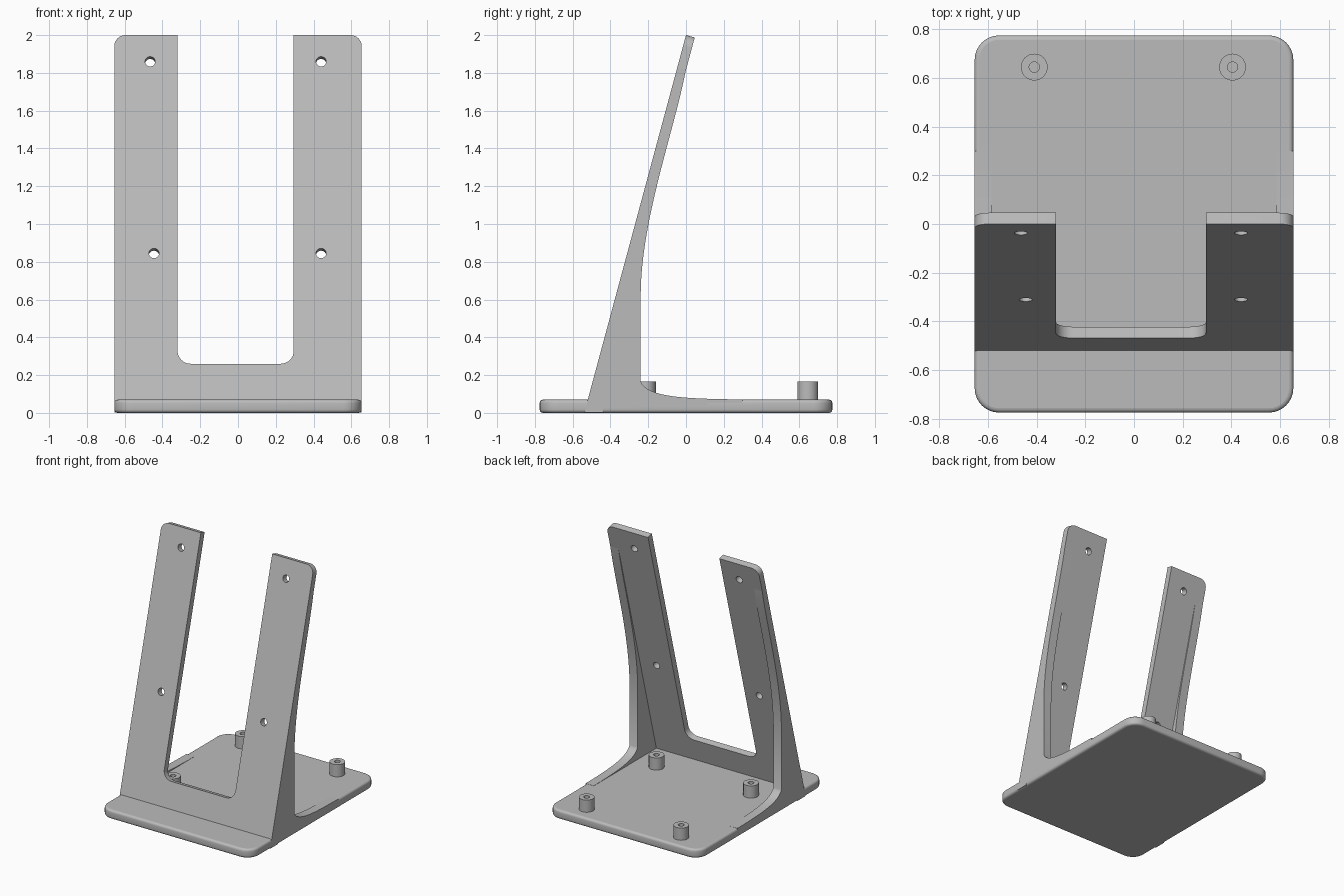
import bpy
import math
from mathutils import Matrix, Vector
from mathutils.geometry import interpolate_bezier

if "Cube" in bpy.data.objects:
    bpy.data.objects.remove(bpy.data.objects["Cube"])

grey = bpy.data.materials.new("plain grey")
grey.use_nodes = True
GREY = (0.5, 0.5, 0.5, 1)
grey.diffuse_color = GREY
grey.node_tree.nodes["Principled BSDF"].inputs["Base Color"].default_value = GREY

HALF_W = 0.655    # half width of the stand
BASE_H = 0.07     # base thickness
PANEL_T = 0.048   # back panel thickness
RIB_T = 0.07      # side rib thickness
SLOPE = 0.2695    # panel lean, y per z
FOOT_Y = -0.539   # front of the panel at ground level


def circle(x, y, r, n=32):
    return [(x + r * math.cos(2 * math.pi * i / n),
             y + r * math.sin(2 * math.pi * i / n)) for i in range(n)]


def rounded(corners, steps=8):
    """Outline from (x, y, radius) right-angled corners."""
    out = []
    for i, (x, y, r) in enumerate(corners):
        p = Vector((x, y))
        if r == 0:
            out.append(p)
            continue
        a = (Vector(corners[i - 1][:2]) - p).normalized() * r
        b = (Vector(corners[(i + 1) % len(corners)][:2]) - p).normalized() * r
        for k in range(steps + 1):
            t = k / steps * math.pi / 2
            out.append(p + a * (1 - math.sin(t)) + b * (1 - math.cos(t)))
    return out


def plate(name, loops, thickness, matrix, bevel=0.0):
    """Extrude a flat outline, whose inner loops become holes."""
    curve = bpy.data.curves.new(name, "CURVE")
    curve.dimensions = "2D"
    curve.fill_mode = "BOTH"
    curve.extrude = thickness / 2 - bevel
    curve.bevel_depth = bevel
    curve.bevel_resolution = 3
    curve.offset = -bevel
    for loop in loops:
        spline = curve.splines.new("POLY")
        spline.points.add(len(loop) - 1)
        for point, (x, y) in zip(spline.points, loop):
            point.co = (x, y, 0, 1)
        spline.use_cyclic_u = True
    curve.materials.append(grey)
    obj = bpy.data.objects.new(name, curve)
    bpy.context.collection.objects.link(obj)
    obj.matrix_world = matrix
    bpy.ops.object.select_all(action="DESELECT")
    obj.select_set(True)
    bpy.context.view_layer.objects.active = obj
    bpy.ops.object.convert(target="MESH")
    bpy.ops.object.shade_smooth_by_angle(angle=math.radians(30))
    return obj


# Base plate with rounded corners and softened edges
base_outline = rounded([(-HALF_W, -0.775, 0.1), (HALF_W, -0.775, 0.1),
                        (HALF_W, 0.775, 0.1), (-HALF_W, 0.775, 0.1)])
plate("base_plate", [base_outline], BASE_H,
      Matrix.Translation((0, 0, BASE_H / 2)), bevel=0.018)

# Leaning U-shaped back panel with four screw holes
lean = math.atan(SLOPE)
stretch = 1 / math.cos(lean)
top, notch = 2.0 * stretch, 0.26 * stretch
panel_outline = rounded([
    (-HALF_W, 0.03, 0), (HALF_W, 0.03, 0), (HALF_W, top, 0.06), (0.295, top, 0),
    (0.295, notch, 0.07), (-0.32, notch, 0.07), (-0.32, top, 0), (-HALF_W, top, 0.06)])
holes = [circle(x, z * stretch, 0.027) for x, z in
         ((-0.465, 1.86), (0.44, 1.86), (-0.445, 0.845), (0.44, 0.845))]
plate("back_panel", [panel_outline] + holes, PANEL_T,
      Matrix.Translation((0, FOOT_Y, 0)) @ Matrix.Rotation(math.pi / 2 - lean, 4, "X")
      @ Matrix.Translation((0, 0, -PANEL_T / 2)))


# Side ribs that sweep from the panel down into the base
def bezier(*pts):
    a, h1, h2, b = [Vector((y, z, 0)) for y, z in pts]
    return [(p.x, p.y) for p in interpolate_bezier(a, h1, h2, b, 24)]


rib_outline = [(FOOT_Y + SLOPE * z + 0.002, z) for z in (0.003, 1.82)]
rib_outline += bezier((0.0, 1.82), (-0.06, 1.5), (-0.24, 1.02), (-0.24, 0.62))
rib_outline += bezier((-0.24, 0.165), (-0.2, 0.08), (0.0, 0.075), (0.3, 0.071))
rib_outline += [(0.3, 0.03), (-0.44, 0.03), (-0.44, 0.003)]
to_side = Matrix(((0, 0, 1, 0), (1, 0, 0, 0), (0, 1, 0, 0), (0, 0, 0, 1)))
for side, sign in (("left", 1), ("right", -1)):
    x = sign * (HALF_W - RIB_T / 2)
    plate(side + "_rib", [rib_outline], RIB_T, Matrix.Translation((x, 0, 0)) @ to_side)

# Hollow standoffs on the base
for row, y in (("front", -0.215), ("back", 0.645)):
    for side, x in (("left", 0.405), ("right", -0.41)):
        plate(f"{row}_{side}_standoff", [circle(0, 0, 0.055), circle(0, 0, 0.021)],
              0.1, Matrix.Translation((x, y, 0.115)))
